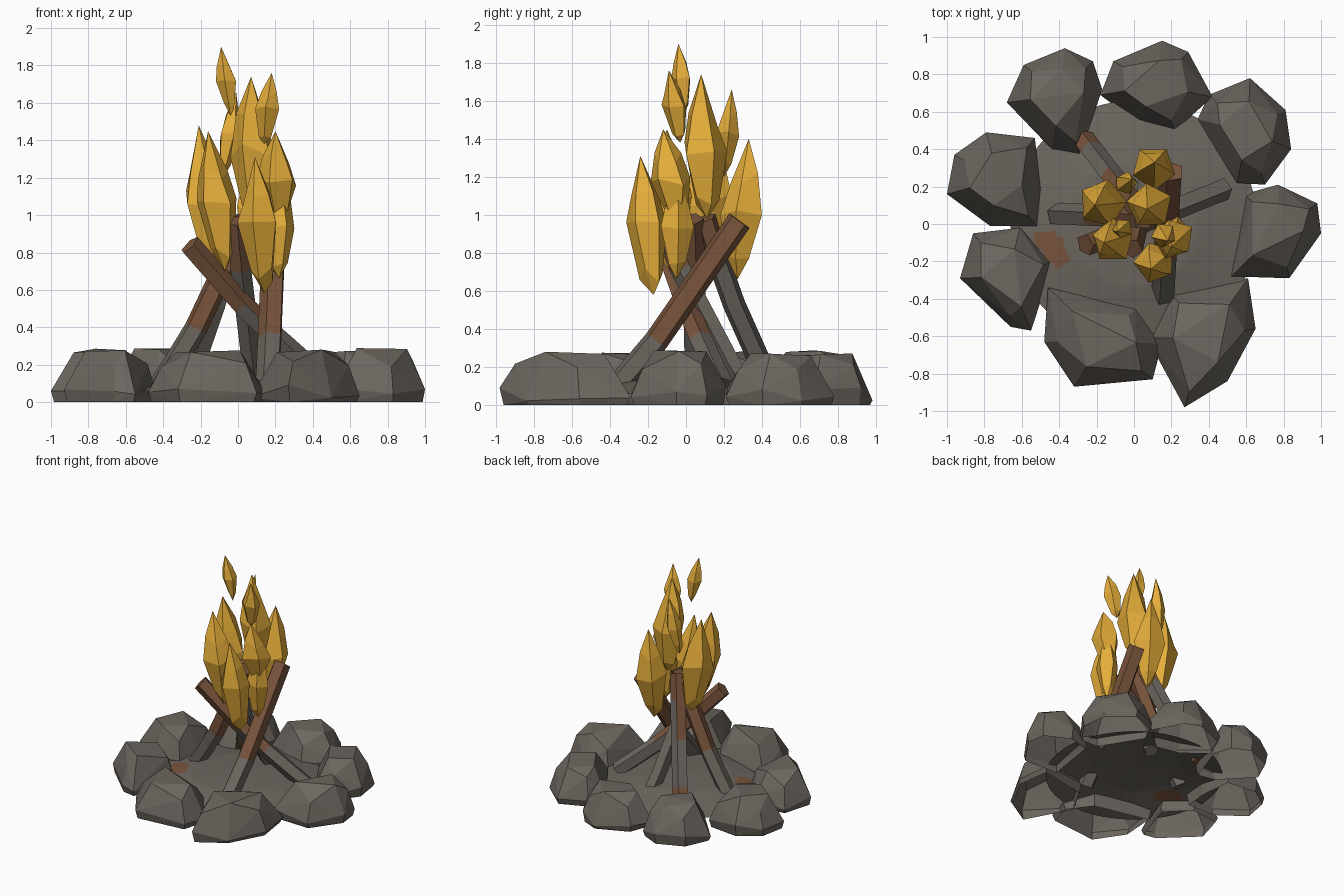
import bpy, bmesh, math, random
from mathutils import Vector

if "Cube" in bpy.data.objects:
    bpy.data.objects.remove(bpy.data.objects["Cube"])

random.seed(4)


def material(name, col):
    m = bpy.data.materials.new(name)
    m.diffuse_color = (*col, 1)
    m.use_nodes = True
    m.node_tree.nodes["Principled BSDF"].inputs["Base Color"].default_value = m.diffuse_color
    return m


STONE = material("stone grey", (0.150, 0.132, 0.113))
BARK = material("bark brown", (0.190, 0.089, 0.046))
FIRE = material("flame yellow", (0.78, 0.42, 0.042))


def finish(bm, name, mats):
    me = bpy.data.meshes.new(name)
    bm.to_mesh(me)
    bm.free()
    for m in mats:
        me.materials.append(m)
    ob = bpy.data.objects.new(name, me)
    bpy.context.collection.objects.link(ob)
    return ob


def sweep(bm, rings, cap=True):
    """Skin a list of vertex rings; a ring of one vertex is a tip."""
    faces = []
    for k in range(len(rings) - 1):
        a, b = rings[k], rings[k + 1]
        n = max(len(a), len(b))
        for i in range(n):
            j = (i + 1) % n
            if len(a) == 1:
                vs = (a[0], b[j], b[i])
            elif len(b) == 1:
                vs = (a[i], a[j], b[0])
            else:
                vs = (a[i], a[j], b[j], b[i])
            faces.append((bm.faces.new(vs), k))
    if cap:
        for k in (0, -1):
            if len(rings[k]) > 2:
                faces.append((bm.faces.new(rings[k]), k % (len(rings) - 1)))
    bmesh.ops.recalc_face_normals(bm, faces=bm.faces)
    return faces


# Ring of stones: plan outlines, hulled with a shoulder and crown, open underneath
outlines = [
    [(-.18, .69), (-.11, .87), (.15, .98), (.29, .92), (.42, .68), (.22, .50), (.02, .54)],
    [(-.68, .65), (-.59, .85), (-.37, .94), (-.22, .87), (-.17, .72), (-.29, .37), (-.44, .40)],
    [(-1.0, .16), (-.96, .37), (-.79, .49), (-.53, .46), (-.50, .19), (-.52, -.01), (-.77, -.01)],
    [(-.93, -.29), (-.86, -.05), (-.61, -.02), (-.43, -.20), (-.55, -.57), (-.66, -.55)],
    [(-.46, -.34), (-.48, -.63), (-.32, -.87), (.10, -.83), (.15, -.64), (.01, -.45)],
    [(.07, -.61), (.20, -.37), (.61, -.29), (.65, -.56), (.50, -.84), (.27, -.98)],
    [(.52, -.28), (.59, .16), (.77, .21), (.98, .11), (1.0, -.05), (.83, -.29)],
    [(.34, .56), (.40, .69), (.62, .78), (.81, .61), (.84, .40), (.70, .21), (.55, .22)],
]
for n, pts in enumerate(outlines):
    bm = bmesh.new()
    cx = sum(p[0] for p in pts) / len(pts)
    cy = sum(p[1] for p in pts) / len(pts)

    def add(p, s, z):
        bm.verts.new((cx + (p[0] - cx) * s, cy + (p[1] - cy) * s, z))

    for i, p in enumerate(pts):
        add(p, 0.94, 0)
        add(p, 1, random.uniform(0.02, 0.10))
        if i % 2 == 0:
            add(p, 0.56, random.uniform(0.26, 0.29))
        else:
            add(p, 0.78, random.uniform(0.18, 0.22))
    bmesh.ops.convex_hull(bm, input=bm.verts)
    bmesh.ops.recalc_face_normals(bm, faces=bm.faces)
    under = [f for f in bm.faces if all(v.co.z < 0.001 for v in f.verts)]
    bmesh.ops.delete(bm, geom=under, context='FACES')
    loose = [v for v in bm.verts if not v.link_faces]
    bmesh.ops.delete(bm, geom=loose, context='VERTS')
    finish(bm, f"stone_{n + 1}", [STONE])

# Ash mound: shallow open dome with one slanted brown patch
bm = bmesh.new()
rings = [[bm.verts.new((0, 0, 0.15))]]
for k in range(1, 23):
    r = k * 0.03
    z = 0.15 - 0.02 * min(r / .34, 1) - 0.07 * max(0, (r - .34) / .32)
    rings.append([bm.verts.new((r * math.cos(i * math.tau / 72), r * math.sin(i * math.tau / 72), z))
                  for i in range(72)])
for f, k in sweep(bm, rings, cap=False):
    c = f.calc_center_median() - Vector((-.435, -.125, 0))
    along, across = c.x * .6 - c.y * .8, c.x * .8 + c.y * .6
    f.material_index = int((along / .12) ** 2 + (across / .065) ** 2 < 1)
    if f.normal.z < 0:
        f.normal_flip()
finish(bm, "ash_mound", [STONE, BARK])

# Leaning logs: foot, top, radius, fraction where grey turns brown,
# (direction, fraction) for sides that turn elsewhere, brown knot at foot
UP, EAST = Vector((0, 0, 1)), Vector((1, 0, 0))
logs = [
    ((-.41, .05, .10), (.05, .03, .98), .064, .35, (UP, .35), False),
    ((-.27, .45, .10), (.00, .10, .98), .062, .50, (EAST, .80), True),
    ((.48, .19, .10), (-.26, -.11, .84), .062, .60, (UP, .36), False),
    ((.16, -.38, .08), (.20, .28, .97), .068, .31, (UP, .31), False),
    ((.09, .31, .10), (-.01, -.13, .97), .058, .72, (UP, .72), False),
]
for n, (foot, top, r, split, (side, split2), knot) in enumerate(logs):
    a, b = Vector(foot), Vector(top)
    d = (b - a).normalized()
    u = d.cross(UP).normalized()
    v = d.cross(u)
    bm = bmesh.new()
    ts = sorted({0, .14, split, split2, 1})
    rings = []
    for t in ts:
        c = a.lerp(b, t) + v * 0.03 * math.sin(math.pi * t)
        rings.append([bm.verts.new(c + r * (u * math.cos(q) + v * math.sin(q)))
                      for q in (math.tau * (i + .5) / 5 for i in range(5))])
    for f, k in sweep(bm, rings):
        f.normal_update()
        start = split2 if f.normal.dot(side) > 0.2 else split
        f.material_index = int(ts[k] >= start or (knot and k == 0))
    finish(bm, f"log_{n + 1}", [STONE, BARK])

# Flames: bottom, tip, belly radius
flames = [
    ((-.13, .12, .72), (-.21, .10, 1.48), .12),
    ((-.07, -.08, .70), (-.16, -.10, 1.45), .105),
    ((.14, -.17, .58), (.09, -.24, 1.31), .105),
    ((.22, -.04, .95), (.20, -.12, 1.45), .10),
    ((.22, -.05, .66), (.22, -.05, 1.25), .08),
    ((.09, .11, .98), (.07, .08, 1.74), .11),
    ((.10, .27, .66), (.11, .33, 1.40), .105),
    ((-.08, .20, 1.20), (-.01, .24, 1.66), .055),
    ((.14, -.03, 1.38), (.18, -.09, 1.76), .06),
    ((-.04, -.01, 1.53), (-.09, -.04, 1.90), .05),
]
for n, (lo, hi, r) in enumerate(flames):
    a, b = Vector(lo), Vector(hi)
    bm = bmesh.new()
    rings = [[bm.verts.new(a)]]
    turn = random.uniform(0, math.tau)
    for t, s in ((.14, .6), (.48, 1.1), (.70, .75)):
        c = a.lerp(b, t)
        ring = []
        for i in range(5):
            q = turn + i * math.tau / 5
            w = r * s * random.uniform(.92, 1.08)
            ring.append(bm.verts.new(c + Vector((w * math.cos(q), w * math.sin(q),
                                                 random.uniform(-.4, .4) * r))))
        rings.append(ring)
    rings.append([bm.verts.new(b)])
    sweep(bm, rings)
    finish(bm, f"flame_{n + 1}", [FIRE])
